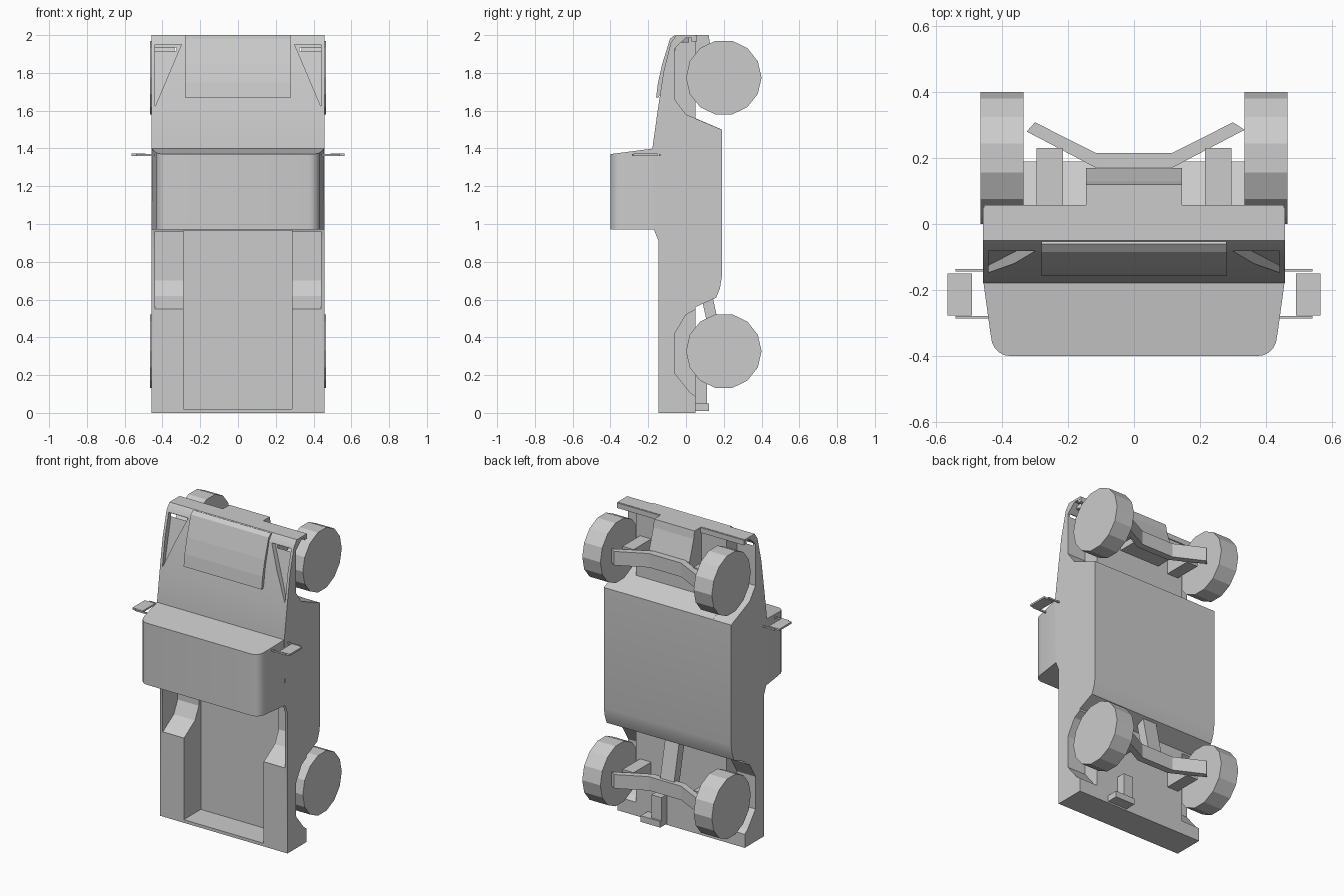
import bpy, bmesh
from math import pi, cos, sin

if "Cube" in bpy.data.objects:
    bpy.data.objects.remove(bpy.data.objects["Cube"], do_unlink=True)

grey = bpy.data.materials.new("plain grey")
grey.use_nodes = True
COLOUR = (0.6, 0.6, 0.6, 1)
grey.diffuse_color = COLOUR
grey.node_tree.nodes["Principled BSDF"].inputs["Base Color"].default_value = COLOUR


def prism(name, outline, low, high, axis="x"):
    """Extrude a closed outline of the two other coordinates along an axis."""
    place = {"x": lambda p, t: (t, p[0], p[1]),
             "y": lambda p, t: (p[0], t, p[1]),
             "z": lambda p, t: (p[0], p[1], t)}[axis]
    bm = bmesh.new()
    ends = [[bm.verts.new(place(p, t)) for p in outline] for t in (low, high)]
    bm.faces.new(ends[0])
    bm.faces.new(ends[1])
    for i in range(len(outline)):
        j = (i + 1) % len(outline)
        bm.faces.new((ends[0][i], ends[0][j], ends[1][j], ends[1][i]))
    bmesh.ops.recalc_face_normals(bm, faces=bm.faces)
    mesh = bpy.data.meshes.new(name)
    bm.to_mesh(mesh)
    bm.free()
    mesh.materials.append(grey)
    ob = bpy.data.objects.new(name, mesh)
    bpy.context.collection.objects.link(ob)
    return ob


def box(name, x, y, z):
    return prism(name, [(y[0], z[0]), (y[1], z[0]), (y[1], z[1]), (y[0], z[1])], *x)


def cut(target, cutter):
    cutter.hide_render = True
    cutter.hide_viewport = True
    cutter.display_type = "WIRE"
    mod = target.modifiers.new(cutter.name, "BOOLEAN")
    mod.operation = "DIFFERENCE"
    mod.solver = "EXACT"
    mod.object = cutter


def both(x0, x1):
    """Left and right versions of a range in x."""
    return (("left", x0, x1), ("right", -x1, -x0))


# Body shell, standing on its tail with the roof towards the front
body = prism("body", [
    (-0.145, 0), (-0.145, 0.91), (-0.17, 0.97), (-0.178, 1.40), (-0.15, 1.60),
    (-0.12, 1.80), (-0.08, 1.96), (-0.05, 2.0), (0.05, 2.0), (0.05, 1.56),
    (0.19, 1.50), (0.19, 0.72), (0.18, 0.66), (0.16, 0.61), (0.05, 0.56),
    (0.05, 0)], -0.457, 0.457)

# Cargo bed with wider pockets next to the cab
cut(body, box("bed_cutter", (-0.288, 0.285), (-0.3, 0.03), (0.02, 0.965)))
for side, x0, x1 in both(0.27, 0.44):
    cut(body, prism("bed_pocket_cutter_" + side, [
        (-0.3, 0.55), (-0.14, 0.55), (-0.03, 0.62), (0.01, 0.70),
        (0.01, 0.96), (-0.3, 0.96)], x0, x1))

# Wheel arches
front_arch = [(0.0, 1.985), (-0.06, 1.93), (-0.06, 1.66), (0.0, 1.58),
              (0.20, 1.495), (0.3, 1.495), (0.3, 1.985)]
rear_arch = [(0.165, 0.61), (0.0, 0.52), (-0.06, 0.42), (-0.06, 0.21),
             (0.02, 0.11), (0.06, 0.08), (0.3, 0.08), (0.3, 0.61)]
for end, arch in (("front", front_arch), ("rear", rear_arch)):
    for side, x0, x1 in both(0.325, 0.5):
        cut(body, prism(f"{end}_arch_cutter_{side}", arch, x0, x1))

# Triangular lamp recesses beside the hood, with a sloping floor
for side, s in (("left", 1), ("right", -1)):
    recess = prism("lamp_recess_cutter_" + side,
                   [(0.30 * s, 1.95), (0.44 * s, 1.95), (0.44 * s, 1.62)],
                   -0.3, 0, "y")
    for v in recess.data.vertices:
        if v.co.y > -0.1:
            v.co.y = -0.125 + (v.co.z - 1.62) * 0.22
    cut(body, recess)

# Raised hood panel
prism("hood_panel", [(-0.145, 1.67), (-0.158, 1.67), (-0.148, 1.75),
                     (-0.125, 1.85), (-0.085, 1.98), (-0.06, 2.0),
                     (-0.04, 1.99), (-0.08, 1.80)], -0.28, 0.28)

# Cab with rounded roof corners and a raked windscreen
half = [(0.457, -0.14), (0.457, -0.17), (0.435, -0.33)]
half += [(0.375 + 0.058 * cos(a * pi / 10), -0.34 - 0.06 * sin(a * pi / 10))
         for a in range(1, 6)]
cab = prism("cab", half + [(-x, y) for x, y in reversed(half)], 0.97, 1.37, "z")
for v in cab.data.vertices:
    if v.co.z > 1.2:
        v.co.z += (v.co.y + 0.4) * 0.13

# Nose lip and lamp studs
box("nose_lip", (-0.455, 0.455), (0.03, 0.057), (1.965, 1.998))


def disc(name, centre, radius, sides, low, high, axis):
    ring = [(centre[0] + radius * cos(2 * pi * i / sides),
             centre[1] + radius * sin(2 * pi * i / sides)) for i in range(sides)]
    return prism(name, ring, low, high, axis)


for name, x, r in (("left_stud", 0.39, 0.035), ("right_stud", -0.39, 0.035),
                   ("small_stud", -0.33, 0.02)):
    disc(name, (x, -0.015), r, 6, 1.96, 2.0, "z")

# Wheels, axles and their brackets
for end, z in (("front", 1.775), ("rear", 0.327)):
    for side, x0, x1 in both(0.335, 0.465):
        disc(f"{end}_wheel_{side}", (0.2, z), 0.2, 14, x0, x1, "x")
    for side, x0, x1 in both(0.215, 0.295):
        box(f"{end}_bracket_{side}", (x0, x1), (0.04, 0.23), (z - 0.05, z + 0.05))
    arm = [(0.115, 0.17), (0.325, 0.28), (0.30, 0.308), (0.115, 0.215)]
    prism(end + "_axle", arm[:2] + [(0.335, 0.285)] + arm[2:]
          + [(-x, y) for x, y in reversed(arm)], z - 0.045, z + 0.045, "z")

# Engine sump, drive shaft and tow hitch
prism("engine_sump", [(0.04, 2.0), (0.12, 2.0), (0.128, 1.95), (0.17, 1.82),
                      (0.17, 1.75), (0.04, 1.75)], -0.145, 0.145)
prism("drive_shaft", [(0.08, 0.62), (0.14, 0.62), (0.20, 0.34), (0.15, 0.30)],
      -0.05, 0.05)
box("tow_hitch", (0.10, 0.24), (0.04, 0.122), (0.01, 0.05))
box("hitch_arm", (0.10, 0.17), (0.04, 0.11), (0.05, 0.20))

# Door mirrors on two thin arms
for side, x0, x1 in both(0.49, 0.565):
    box("mirror_" + side, (x0, x1), (-0.277, -0.15), (1.36, 1.372))
for side, x0, x1 in both(0.43, 0.54):
    for name, y in (("upper", -0.282), ("lower", -0.14)):
        box(f"mirror_arm_{name}_{side}", (x0, x1), (y - 0.004, y + 0.004),
            (1.361, 1.371))

# Smooth the rounded parts while keeping the edges crisp
for ob in (body, cab):
    bpy.ops.object.select_all(action="DESELECT")
    ob.select_set(True)
    bpy.context.view_layer.objects.active = ob
    bpy.ops.object.shade_smooth_by_angle(angle=0.5)
